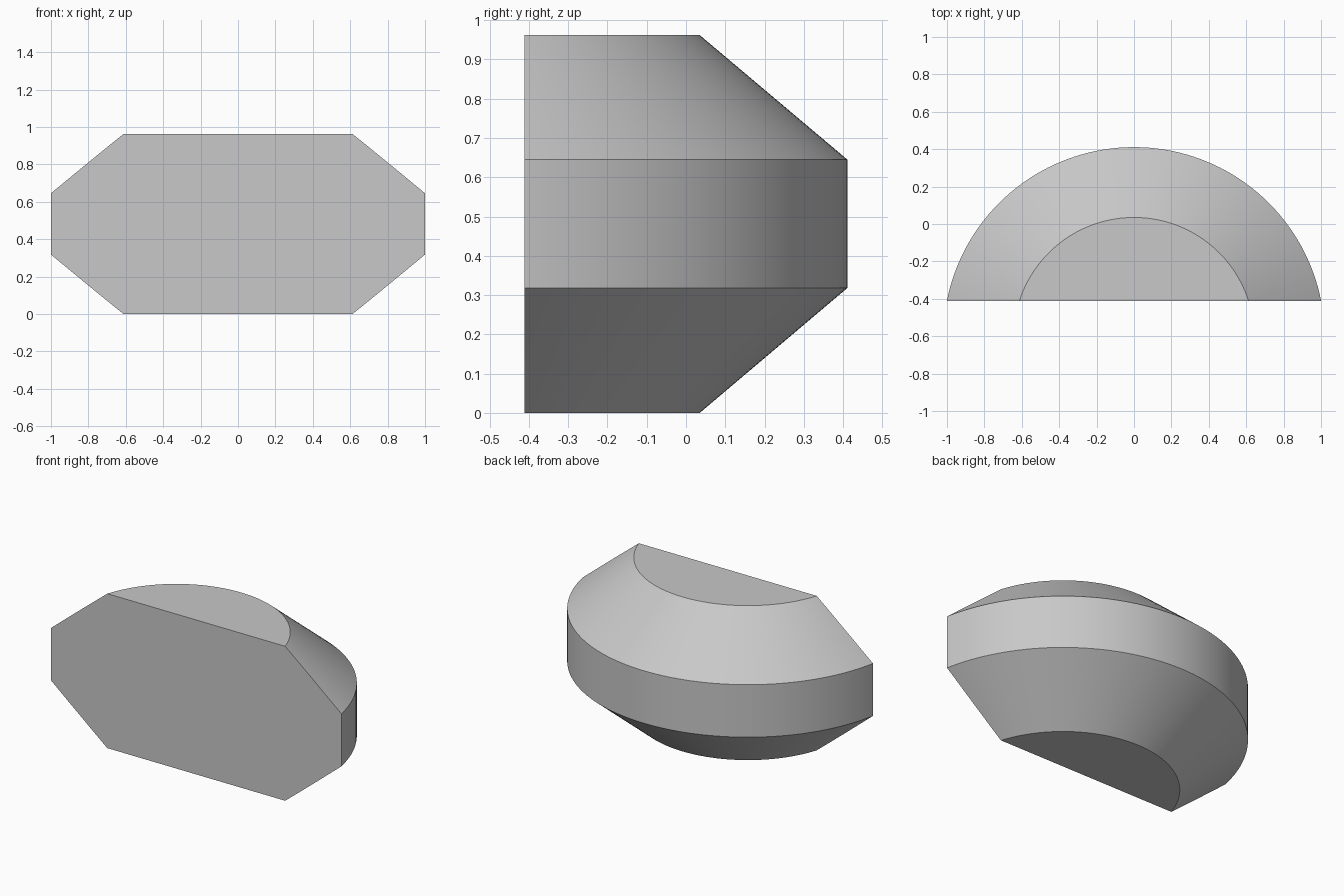
import bpy
import bmesh
import math

cube = bpy.data.objects.get("Cube")
if cube:
    bpy.data.objects.remove(cube, do_unlink=True)

FRONT_Y = -0.411    # flat front plane
AXIS_Y = -0.609     # axis of the round back
SEGMENTS = 160

# Plain grey finish
grey = bpy.data.materials.new("light_grey")
grey.use_nodes = True
colour = (0.58, 0.58, 0.58, 1)
grey.diffuse_color = colour
grey.node_tree.nodes["Principled BSDF"].inputs["Base Color"].default_value = colour

# Turned drum with a bevelled rim above and below: (radius, height)
profile = [(0.644, 0), (1.02, 0.318), (1.02, 0.645), (0.644, 0.962)]
bm = bmesh.new()
verts = [bm.verts.new((0, AXIS_Y + r, z)) for r, z in profile]
edges = [bm.edges.new(pair) for pair in zip(verts, verts[1:])]
bmesh.ops.spin(bm, geom=verts + edges, cent=(0, AXIS_Y, 0), axis=(0, 0, 1),
               angle=math.tau, steps=SEGMENTS, use_merge=True)
bmesh.ops.remove_doubles(bm, verts=bm.verts, dist=0.0001)


def cap_open_edges():
    bmesh.ops.holes_fill(bm, edges=[e for e in bm.edges if e.is_boundary], sides=0)


# Flat top and bottom, then slice off the front and close it
cap_open_edges()
bmesh.ops.bisect_plane(bm, geom=bm.verts[:] + bm.edges[:] + bm.faces[:],
                       plane_co=(0, FRONT_Y, 0), plane_no=(0, -1, 0),
                       clear_outer=True)
cap_open_edges()
bmesh.ops.recalc_face_normals(bm, faces=bm.faces)

mesh = bpy.data.meshes.new("bevelled_half_drum")
bm.to_mesh(mesh)
bm.free()
mesh.materials.append(grey)
body = bpy.data.objects.new("bevelled_half_drum", mesh)
bpy.context.collection.objects.link(body)

# Smooth curved sides, crisp rims
bpy.ops.object.select_all(action="DESELECT")
body.select_set(True)
bpy.context.view_layer.objects.active = body
bpy.ops.object.shade_smooth_by_angle(angle=math.radians(25))
